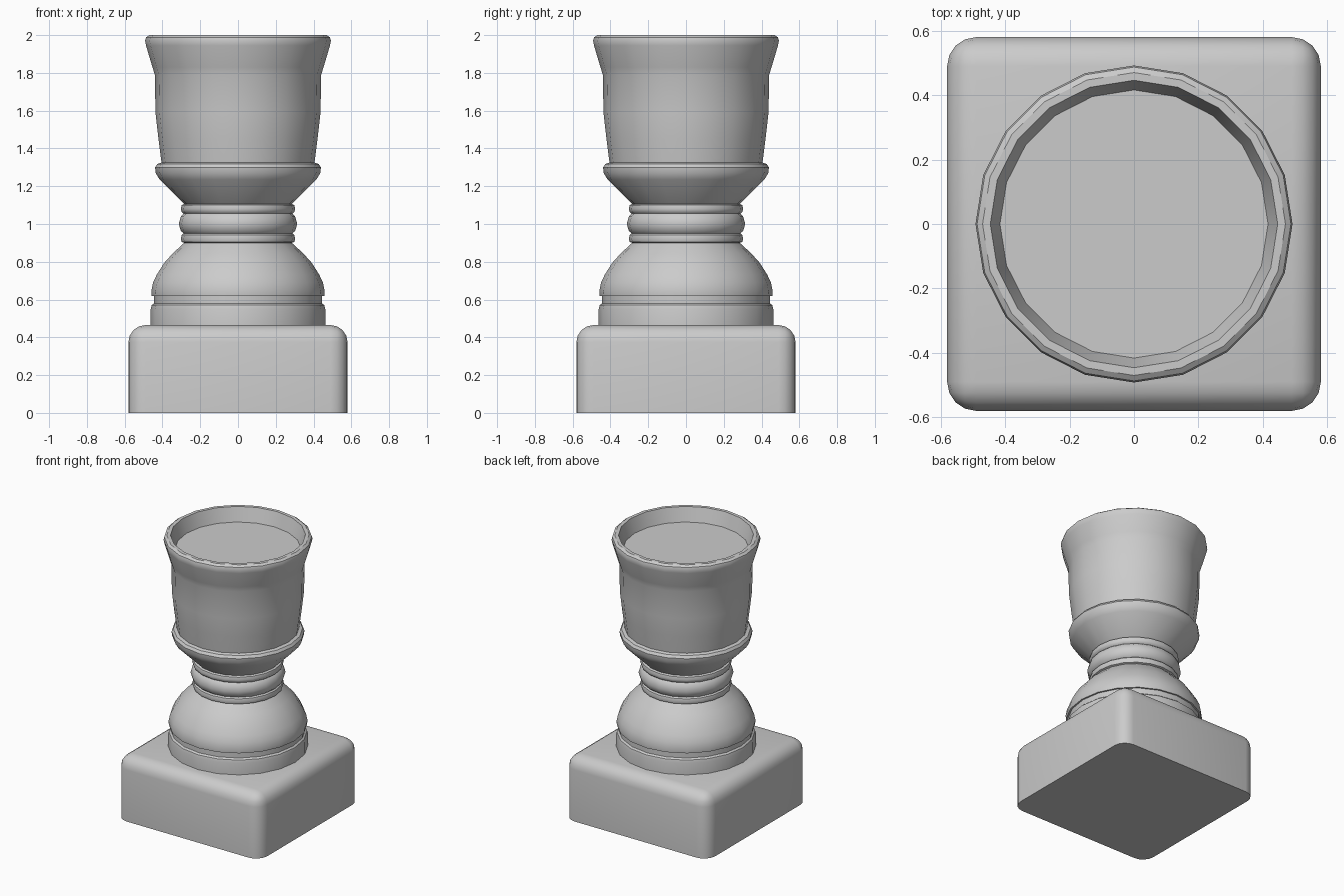
import bpy, bmesh, math

if "Cube" in bpy.data.objects:
    bpy.data.objects.remove(bpy.data.objects["Cube"])

SIDES = 20


def finish(name, bm):
    bmesh.ops.recalc_face_normals(bm, faces=bm.faces)
    mesh = bpy.data.meshes.new(name)
    bm.to_mesh(mesh)
    bm.free()
    obj = bpy.data.objects.new(name, mesh)
    bpy.context.collection.objects.link(obj)
    bpy.ops.object.select_all(action='DESELECT')
    obj.select_set(True)
    bpy.context.view_layer.objects.active = obj
    bpy.ops.object.shade_smooth_by_angle(angle=math.radians(35))
    return obj


def lathe(name, profile, cap_top=False):
    # Turned part: rings of (radius, height) joined bottom to top
    bm = bmesh.new()
    rings = [[bm.verts.new((r * math.cos(2 * math.pi * i / SIDES),
                            r * math.sin(2 * math.pi * i / SIDES), z))
              for i in range(SIDES)] for r, z in profile]
    for a, b in zip(rings, rings[1:]):
        for i in range(SIDES):
            j = (i + 1) % SIDES
            bm.faces.new((a[i], a[j], b[j], b[i]))
    if cap_top:
        bm.faces.new(rings[-1])
    obj = finish(name, bm)
    # outward-facing normals for the open shells
    me = obj.data
    p = me.polygons[0]
    if p.normal.x * p.center.x + p.normal.y * p.center.y < 0:
        me.flip_normals()
    return obj


# Square plinth with rounded top and upright edges
bm = bmesh.new()
bmesh.ops.create_cube(bm, size=1)
bmesh.ops.scale(bm, vec=(1.16, 1.16, 0.465), verts=bm.verts)
bmesh.ops.translate(bm, vec=(0, 0, 0.2325), verts=bm.verts)
edges = [e for e in bm.edges if max(v.co.z for v in e.verts) > 0.1]
bmesh.ops.bevel(bm, geom=edges, offset=0.09, offset_type='OFFSET',
                segments=4, profile=0.5, affect='EDGES')
finish("plinth", bm)

# Domed foot with a groove above its base ring
lathe("foot", [(0.462, 0.455), (0.462, 0.55), (0.457, 0.57), (0.445, 0.58),
               (0.445, 0.62), (0.457, 0.62), (0.459, 0.645), (0.45, 0.69),
               (0.43, 0.732), (0.39, 0.795), (0.345, 0.845), (0.285, 0.9)])

# Neck of three stacked beads
lathe("neck", [(0.285, 0.9), (0.298, 0.905), (0.303, 0.922), (0.298, 0.942),
               (0.288, 0.95), (0.302, 0.963), (0.314, 1.0), (0.302, 1.042),
               (0.288, 1.055), (0.298, 1.063), (0.303, 1.08),
               (0.298, 1.1), (0.285, 1.106)])

# Flared cup with collar, rolled rim and shallow recess
lathe("cup", [(0.285, 1.106), (0.415, 1.235), (0.436, 1.27), (0.439, 1.3),
              (0.427, 1.318), (0.405, 1.325), (0.421, 1.45), (0.437, 1.59),
              (0.44, 1.79), (0.453, 1.83), (0.487, 1.945), (0.492, 1.97),
              (0.487, 1.988), (0.47, 2.0), (0.446, 2.0), (0.416, 1.9)],
      cap_top=True)
